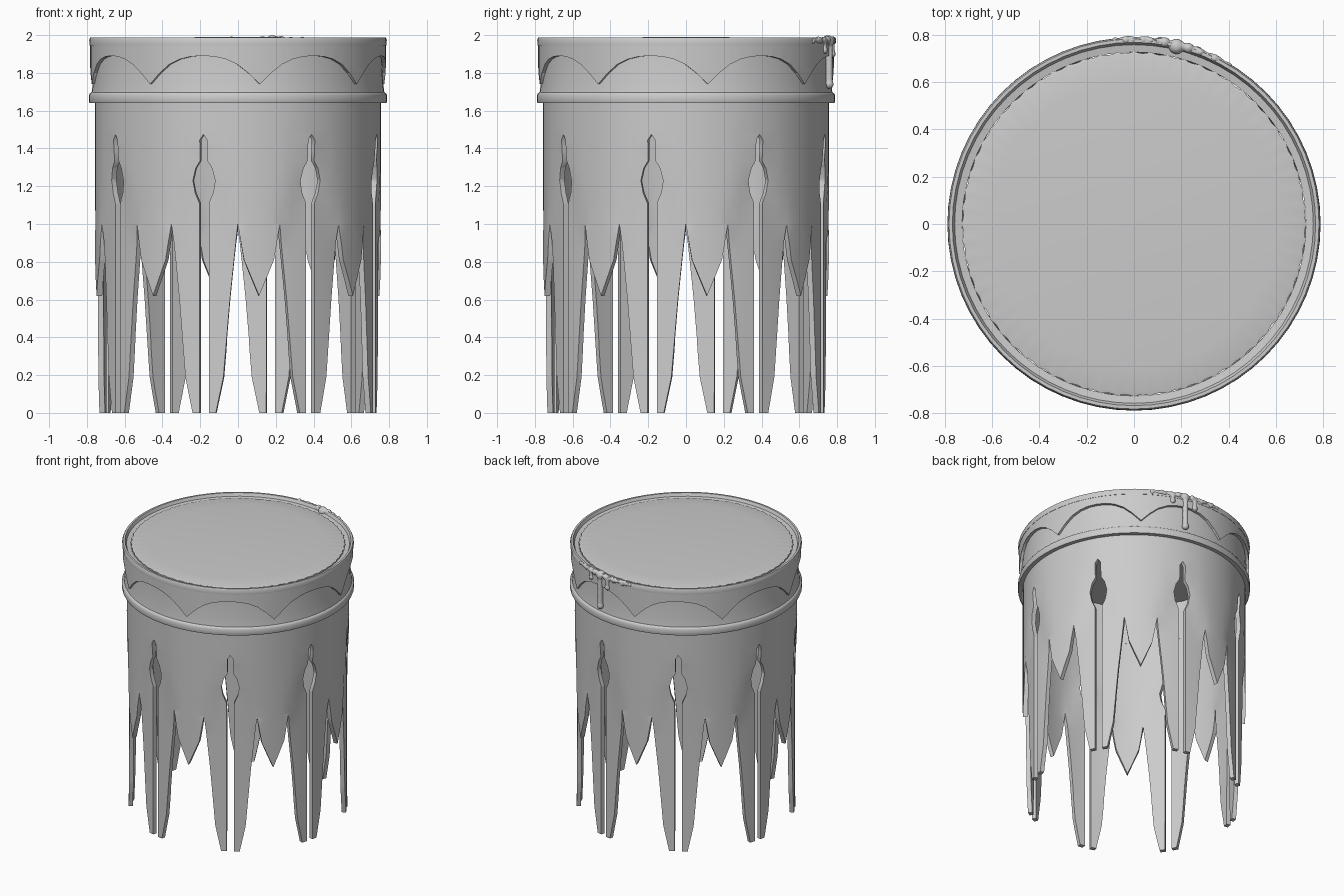
import bpy, bmesh, math
from mathutils import Vector

if "Cube" in bpy.data.objects:
    bpy.data.objects.remove(bpy.data.objects["Cube"], do_unlink=True)

GREY = 0.6
mat = bpy.data.materials.new("plain grey")
mat.use_nodes = True
mat.diffuse_color = (GREY, GREY, GREY, 1)
mat.node_tree.nodes["Principled BSDF"].inputs["Base Color"].default_value = (GREY, GREY, GREY, 1)

CELLS = 8                       # repeats around the drum
REF = 0.75                      # radius at which outlines are measured
HALF = math.pi * REF / CELLS    # half of one repeat, as arc length
TURN = math.radians(-14)        # angle of the first pin from the front


def finish(name, bm, modifier=None, **settings):
    """Turn a bmesh into a smooth-shaded object, with one modifier applied."""
    mesh = bpy.data.meshes.new(name)
    bm.to_mesh(mesh)
    bm.free()
    obj = bpy.data.objects.new(name, mesh)
    bpy.context.collection.objects.link(obj)
    mesh.materials.append(mat)
    bpy.ops.object.select_all(action='DESELECT')
    obj.select_set(True)
    bpy.context.view_layer.objects.active = obj
    if modifier:
        mod = obj.modifiers.new(modifier.title(), modifier)
        for key, value in settings.items():
            setattr(mod, key, value)
        bpy.ops.object.modifier_apply(modifier=mod.name)
    bpy.ops.object.shade_smooth_by_angle(angle=math.radians(35))
    return obj


def wrapped_sheet(name, half_outline, radius, thickness):
    """Mirror and repeat a half outline around the drum, then thicken inward."""
    cell = bmesh.new()
    cell.faces.new([cell.verts.new((u, 0, z)) for u, z in half_outline])
    low = min(z for u, z in half_outline)
    high = max(z for u, z in half_outline)
    cuts = [((HALF * i / 5, 0, 0), (1, 0, 0)) for i in range(1, 5)]
    steps = int((high - low) / 0.1)
    cuts += [((0, 0, low + 0.1 * i + 0.003), (0, 0, 1)) for i in range(1, steps)]
    for co, no in cuts:
        geom = cell.verts[:] + cell.edges[:] + cell.faces[:]
        bmesh.ops.bisect_plane(cell, geom=geom, dist=1e-5, plane_co=co, plane_no=no)
    bmesh.ops.triangulate(cell, faces=cell.faces[:])

    bm = bmesh.new()
    for k in range(CELLS):
        for side in (-1, 1):
            copies = {}
            for v in cell.verts:
                u, z = v.co.x, v.co.z
                a = TURN + 2 * math.pi * k / CELLS + side * u / REF
                r = radius(u, z)
                copies[v] = bm.verts.new((r * math.sin(a), -r * math.cos(a), z))
            for f in cell.faces:
                bm.faces.new([copies[v] for v in f.verts])
    cell.free()
    bmesh.ops.remove_doubles(bm, verts=bm.verts[:], dist=1e-4)
    bm.normal_update()
    for f in bm.faces:
        c = f.calc_center_median()
        if f.normal.dot(Vector((c.x, c.y, 0))) < 0:
            f.normal_flip()
    return finish(name, bm, 'SOLIDIFY', thickness=thickness, offset=-1)


def lathe(name, profile, segments=64, wobble=None, closed=True):
    """Spin (radius, z) points around the z axis."""
    bm = bmesh.new()
    rings = []
    for r, z in profile:
        ring = []
        for i in range(segments):
            a = 2 * math.pi * i / segments
            rr = r + (wobble(a, r) if wobble else 0)
            ring.append(bm.verts.new((rr * math.sin(a), -rr * math.cos(a), z)))
        rings.append(ring)
    pairs = list(zip(rings, rings[1:]))
    if closed:
        pairs.append((rings[-1], rings[0]))
    for a, b in pairs:
        for i in range(segments):
            j = (i + 1) % segments
            bm.faces.new((a[i], a[j], b[j], b[i]))
    if not closed:
        bm.faces.new(rings[0])
        bm.faces.new(rings[-1])
    bmesh.ops.recalc_face_normals(bm, faces=bm.faces[:])
    return finish(name, bm)


# Lower skirt: pin-shaped split legs with pointed flaps between them
def skirt_radius(u, z):
    arch = 1.45 - 0.42 * (u / 0.185) ** 1.6
    inside = max(0.0, min(1.0, (arch - z) / 0.2)) if u < 0.19 else 0.0
    return 0.757 - 0.014 * inside


wrapped_sheet("leg_skirt", [
    (0, 1.65), (0, 1.475), (0.02, 1.445), (0.02, 1.335), (0.045, 1.295),
    (0.061, 1.23), (0.05, 1.165), (0.026, 1.11), (0.026, 0), (0.064, 0),
    (0.105, 0.19), (0.14, 0.6), (0.182, 1.0), (0.215, 0.81),
    (HALF, 0.62), (HALF, 1.65)], skirt_radius, 0.03)

# Scalloped trim hanging below the rim
wrapped_sheet("scalloped_trim", [
    (0, 1.95), (0, 1.89), (0.06, 1.887), (0.12, 1.873), (0.18, 1.845),
    (0.235, 1.8), (HALF, 1.74), (HALF, 1.95)], lambda u, z: 0.783, 0.025)

# Drum wall with the lower band and the top rim
lathe("drum_wall", [
    (0.727, 1.64), (0.786, 1.64), (0.789, 1.648), (0.789, 1.682), (0.784, 1.692),
    (0.775, 1.697), (0.768, 1.75), (0.762, 1.89), (0.762, 1.943), (0.785, 1.945),
    (0.788, 1.975), (0.782, 1.987), (0.768, 1.987), (0.758, 1.965),
    (0.727, 1.96)])

# Gently domed top with a finely scalloped edge
lathe("table_top", [(0.73, 1.93), (0.73, 1.967)] + [
    (r, 1.991 - 0.021 * (r / 0.725) ** 2) for r in (0.718, 0.6, 0.4, 0.2, 0.02)],
    segments=256, closed=False,
    wobble=lambda a, r: -0.008 * abs(math.sin(32 * a)) if r > 0.7 else 0)

# Dripping blob over the back of the rim
bm = bmesh.new()


def blob(x, z, size, ring=0.779):
    geo = bmesh.ops.create_icosphere(bm, subdivisions=3, radius=size)
    a = math.asin(x / ring)
    bmesh.ops.translate(bm, verts=geo["verts"],
                        vec=(x, ring * math.cos(a), z))


for i in range(34):
    x = -0.08 + 0.015 * i
    if x <= 0.4:
        blob(x, 1.972 + 0.005 * math.sin(9 * i), 0.015 + 0.003 * math.sin(5 * i))
for x, end, size in ((0.18, 1.74, 0.02), (0.11, 1.9, 0.017), (0.27, 1.92, 0.016)):
    for i in range(13):
        blob(x, 1.965 + (end - 1.965) * i / 12, size)
    blob(x, end, size + 0.004)
blob(0.18, 1.967, 0.033, 0.772)
blob(0.23, 1.974, 0.022)
blob(0.13, 1.973, 0.022)
finish("rim_drip", bm, 'REMESH', mode='VOXEL', voxel_size=0.007)
